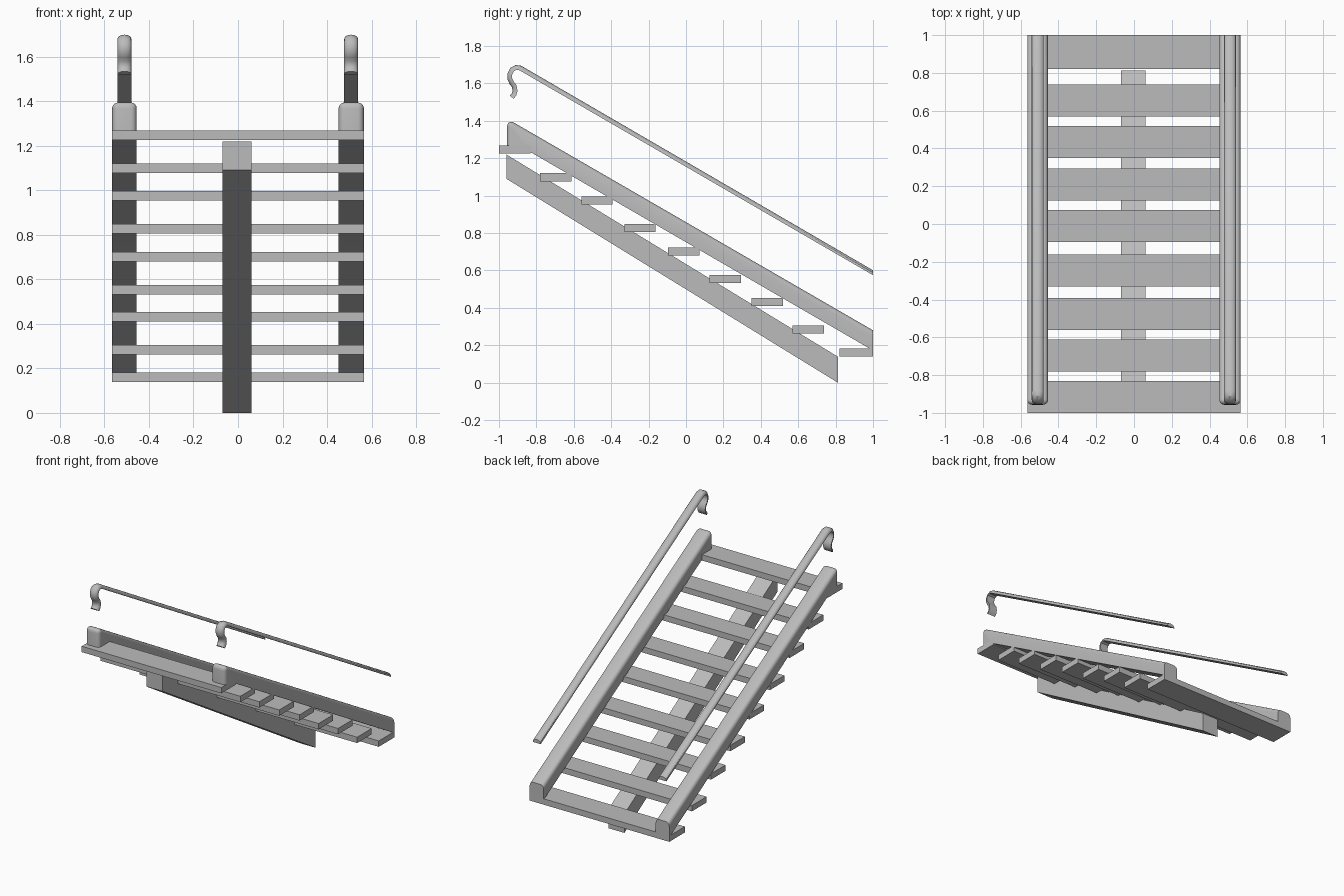
import bpy, bmesh, math
from mathutils import Vector

if "Cube" in bpy.data.objects:
    bpy.data.objects.remove(bpy.data.objects["Cube"])

grey = bpy.data.materials.new("plain_grey")
grey.use_nodes = True
GREY = (0.5, 0.5, 0.5, 1)
grey.diffuse_color = GREY
grey.node_tree.nodes["Principled BSDF"].inputs["Base Color"].default_value = GREY


def finish(bm, name, smooth=False):
    bmesh.ops.recalc_face_normals(bm, faces=bm.faces)
    mesh = bpy.data.meshes.new(name)
    bm.to_mesh(mesh)
    bm.free()
    mesh.materials.append(grey)
    ob = bpy.data.objects.new(name, mesh)
    bpy.context.collection.objects.link(ob)
    if smooth:
        bpy.ops.object.select_all(action="DESELECT")
        ob.select_set(True)
        bpy.context.view_layer.objects.active = ob
        bpy.ops.object.shade_smooth_by_angle(angle=math.radians(35))
    return ob


def side_profile(points, x0, x1):
    """Extrude a (y, z) outline from x0 to x1."""
    bm = bmesh.new()
    face = bm.faces.new([bm.verts.new((x0, y, z)) for y, z in points])
    out = bmesh.ops.extrude_face_region(bm, geom=[face])
    moved = [v for v in out["geom"] if isinstance(v, bmesh.types.BMVert)]
    bmesh.ops.translate(bm, verts=moved, vec=(x1 - x0, 0, 0))
    return bm


# Treads: front edge and underside height of each step, top to bottom
TREADS = [(-1, 1.225), (-0.78, 1.077), (-0.56, 0.953), (-0.33, 0.805), (-0.095, 0.68),
          (0.125, 0.532), (0.35, 0.41), (0.57, 0.262), (0.82, 0.139)]
for i, (y, z) in enumerate(TREADS):
    back = 1 if i == len(TREADS) - 1 else y + 0.168
    outline = [(y, z), (back, z), (back, z + 0.043), (y, z + 0.043)]
    finish(side_profile(outline, -0.565, 0.565), f"tread_{i + 1}")

# Central support beam under the treads
finish(side_profile([(-0.96, 1.22), (-0.96, 1.09), (0.812, 0), (0.812, 0.139)],
                    -0.07, 0.06), "centre_beam")


# Side stringers with rounded top and front edges
def stringer(name, x0, x1):
    outline = [(-0.957, 1.23), (-0.957, 1.412), (1, 0.28), (1, 0.172), (-0.83, 1.232)]
    bm = side_profile(outline, x0, x1)
    peak = [e for e in bm.edges if all(v.co.z > 1.4 for v in e.verts)]
    bmesh.ops.bevel(bm, geom=peak, offset=0.045, segments=5, profile=0.5, affect="EDGES")
    bm.normal_update()

    def is_side(f):
        return abs(f.normal.x) > 0.9

    def is_outer(f):
        return f.normal.z > 0.1 or f.normal.y < -0.9

    bmesh.ops.recalc_face_normals(bm, faces=bm.faces)
    rim = [e for e in bm.edges if len(e.link_faces) == 2
           and any(is_side(f) for f in e.link_faces)
           and any(is_outer(f) for f in e.link_faces)]
    bmesh.ops.bevel(bm, geom=rim, offset=0.026, segments=4, profile=0.5, affect="EDGES")
    finish(bm, name, True)


stringer("right_stringer", -0.565, -0.455)
stringer("left_stringer", 0.452, 0.565)

# Handrails: a flat-backed rounded strip swept along a hooked path
PATH = [(1, 0.588), (-0.885, 1.682), (-0.908, 1.686), (-0.93, 1.674), (-0.942, 1.65),
        (-0.942, 1.625), (-0.932, 1.603), (-0.918, 1.585), (-0.914, 1.56),
        (-0.919, 1.542), (-0.932, 1.526)]
HALF_W, THICK = 0.032, 0.026


def handrail(name, cx):
    bm = bmesh.new()
    path = [Vector((0, y, z)) for y, z in PATH]
    rings = []
    for i, p in enumerate(path):
        t = (path[min(i + 1, len(path) - 1)] - path[max(i - 1, 0)]).normalized()
        if 0 < i < len(path) - 1:
            t = ((path[i + 1] - p).normalized() + (p - path[i - 1]).normalized()).normalized()
        n = Vector((0, t.z, -t.y))
        if i == 0:
            n = Vector((0, 0, 1))  # plumb cut at the lower end
        ring = []
        for k in range(9):
            a = math.pi * k / 8
            q = p + n * (THICK * (math.sin(a) ** 0.7 - 0.5))
            ring.append(bm.verts.new((cx + HALF_W * math.cos(a), q.y, q.z)))
        rings.append(ring)
    for a, b in zip(rings, rings[1:]):
        for k in range(len(a)):
            j = (k + 1) % len(a)
            bm.faces.new((a[k], a[j], b[j], b[k]))
    bm.faces.new(rings[0])
    bm.faces.new(rings[-1])
    finish(bm, name, True)


handrail("right_handrail", -0.51)
handrail("left_handrail", 0.508)
